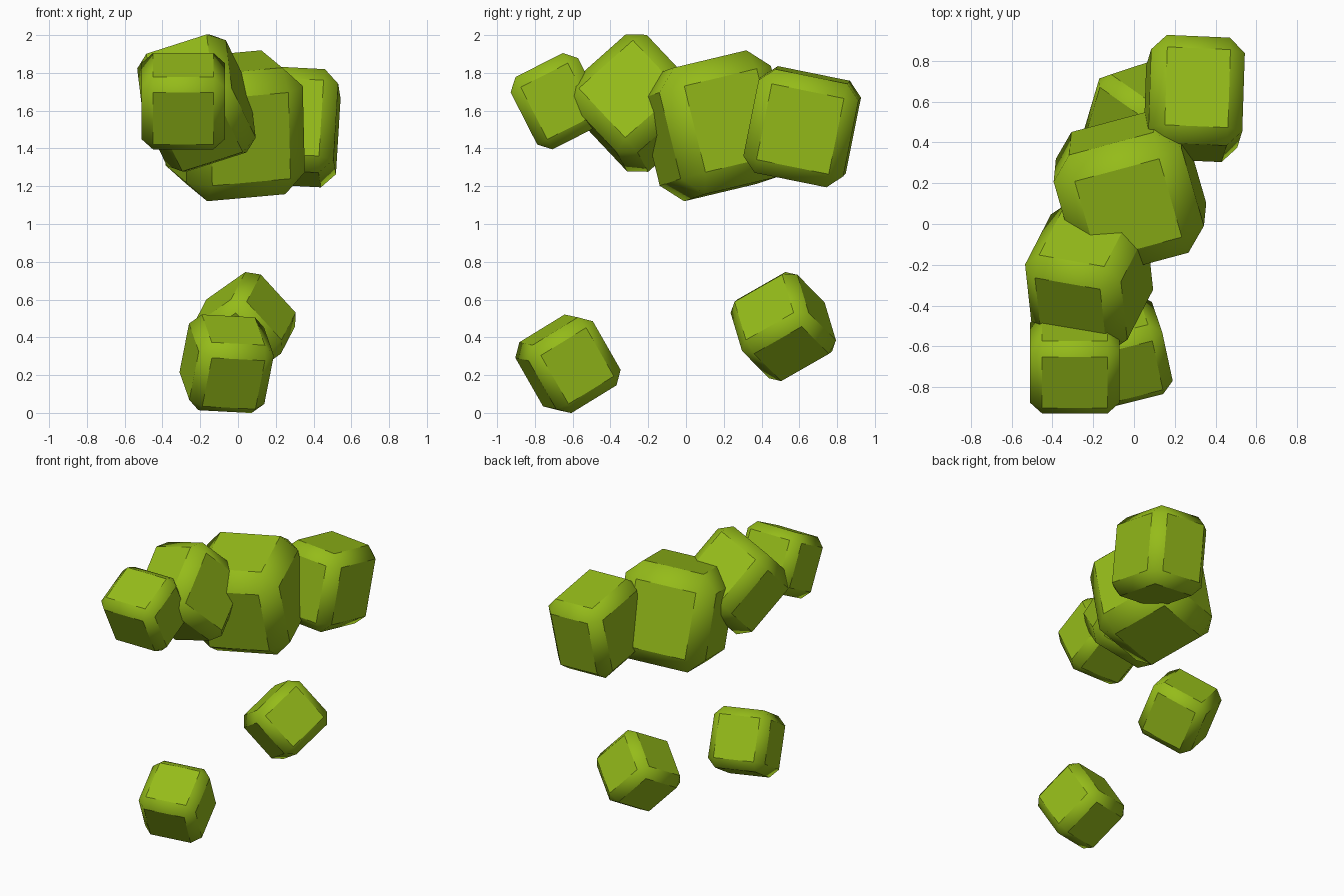
import bpy, bmesh
from math import radians
from mathutils import Matrix, Euler, Vector

if "Cube" in bpy.data.objects:
    bpy.data.objects.remove(bpy.data.objects["Cube"])

green = bpy.data.materials.new("leaf_green")
green.diffuse_color = (0.30, 0.50, 0.01, 1)
green.use_nodes = True
green.node_tree.nodes["Principled BSDF"].inputs["Base Color"].default_value = green.diffuse_color


def chunk(name, centre, half, rot, bevel):
    """A chamfered block with given centre, half sizes and rotation in degrees."""
    bm = bmesh.new()
    bmesh.ops.create_cube(bm, size=2)
    bmesh.ops.scale(bm, vec=Vector(half), verts=bm.verts)
    bmesh.ops.bevel(bm, geom=bm.edges[:], offset=bevel, offset_type='OFFSET',
                    segments=1, affect='EDGES', profile=0.5)
    bmesh.ops.recalc_face_normals(bm, faces=bm.faces)
    turn = Euler([radians(a) for a in rot]).to_matrix().to_4x4()
    bm.transform(Matrix.Translation(centre) @ turn)
    me = bpy.data.meshes.new(name)
    bm.to_mesh(me)
    bm.free()
    me.materials.append(green)
    ob = bpy.data.objects.new(name, me)
    bpy.context.collection.objects.link(ob)
    # chamfers blend into the corners, flat sides stay crisp
    bpy.ops.object.select_all(action='DESELECT')
    ob.select_set(True)
    bpy.context.view_layer.objects.active = ob
    bpy.ops.object.shade_smooth_by_angle(angle=radians(38))
    return ob


# upper cluster, front to back
chunk("front_upper_leaf_block", (-0.29, -0.68, 1.65), (0.22, 0.20, 0.215), (27, 0, 0), 0.06)
chunk("middle_leaf_block", (-0.22, -0.26, 1.64), (0.25, 0.272, 0.27), (44, -17.5, -10), 0.08)
chunk("large_leaf_block", (-0.02, 0.155, 1.52), (0.325, 0.315, 0.345), (13, -5, 15), 0.11)
chunk("back_leaf_block", (0.295, 0.615, 1.515), (0.23, 0.27, 0.28), (-11.5, 3, -2.5), 0.075)

# two loose lower blocks
chunk("front_lower_leaf_block", (-0.06, -0.625, 0.26), (0.205, 0.203, 0.21), (31, 3, 14), 0.06)
chunk("back_lower_leaf_block", (0.03, 0.515, 0.457), (0.205, 0.21, 0.20), (33.7, -30, -35), 0.06)
